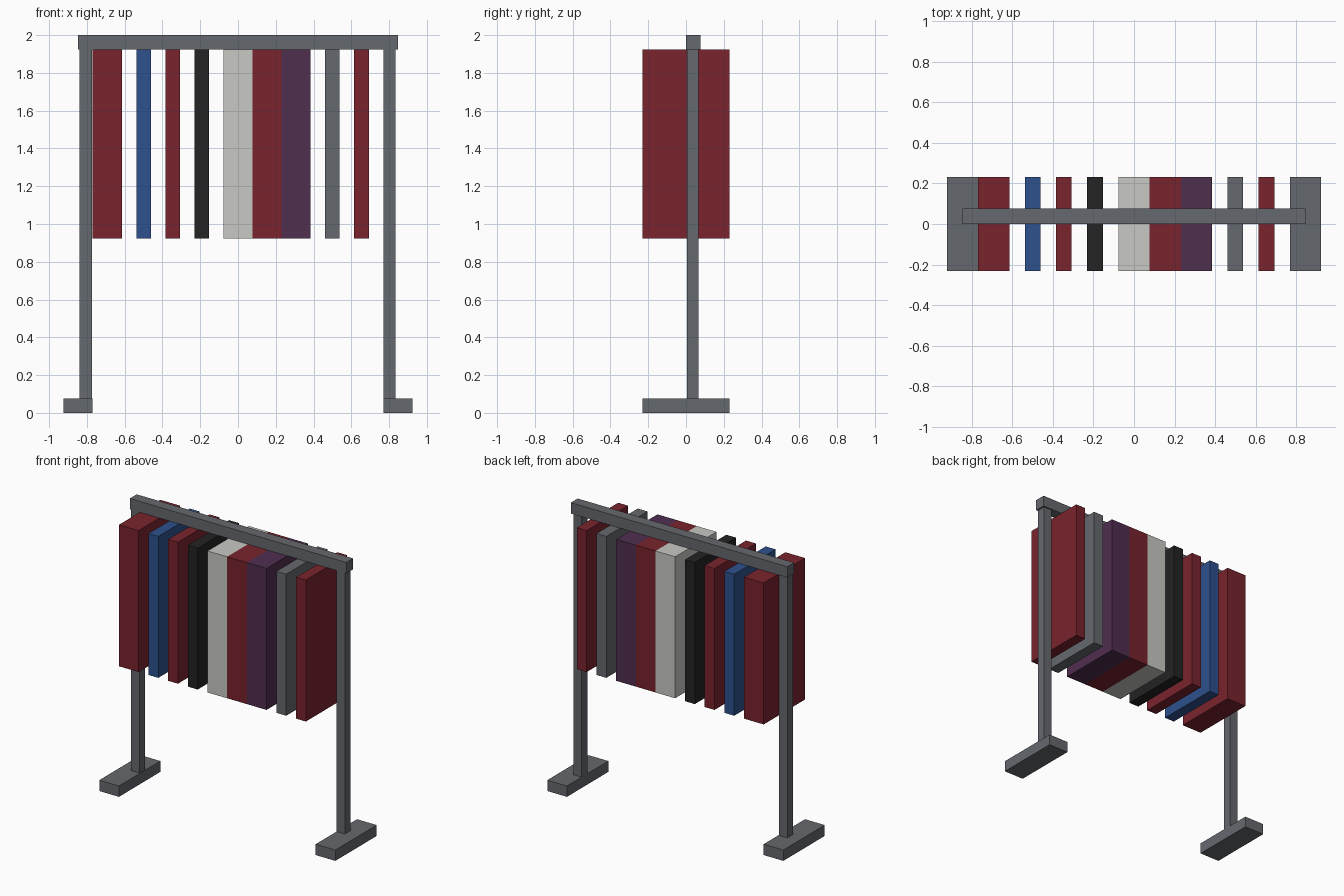
import bpy
import bmesh

if "Cube" in bpy.data.objects:
    bpy.data.objects.remove(bpy.data.objects["Cube"])

U = 1 / 13  # grid unit of the blocky design


def material(name, rgb):
    """Flat colour from 0-255 sRGB."""
    def lin(c):
        c /= 255
        return c / 12.92 if c <= 0.04045 else ((c + 0.055) / 1.055) ** 2.4
    m = bpy.data.materials.new(name)
    m.diffuse_color = (*[lin(c) for c in rgb], 1)
    m.use_nodes = True
    m.node_tree.nodes["Principled BSDF"].inputs["Base Color"].default_value = m.diffuse_color
    return m


def box(name, lo, hi, mat):
    bm = bmesh.new()
    bmesh.ops.create_cube(bm, size=1)
    for v in bm.verts:
        v.co = [lo[i] if v.co[i] < 0 else hi[i] for i in range(3)]
    me = bpy.data.meshes.new(name)
    bm.to_mesh(me)
    bm.free()
    me.materials.append(mat)
    ob = bpy.data.objects.new(name, me)
    bpy.context.collection.objects.link(ob)


grey = material("metal grey", (101, 104, 109))
red = material("dark red", (121, 35, 45))
blue = material("blue", (46, 81, 141))
black = material("black", (35, 35, 35))
white = material("off white", (200, 200, 195))
purple = material("purple", (80, 46, 79))

# Frame: top rail, two posts, two feet
box("top_rail", (-11 * U, 0.001, 25 * U), (11 * U, U, 2), grey)
for side, x, foot in (("left", -0.839, -12 * U), ("right", 0.769, 10 * U)):
    box(side + "_post", (x, 0.004, U), (x + 0.065, 0.067, 25 * U), grey)
    box(side + "_foot", (foot, -3 * U, 0), (foot + 2 * U, 3 * U, U), grey)

# Hanging garments: start and end in grid units, colour
garments = [(-10, -8, red), (-7, -6, blue), (-5, -4, red), (-3, -2, black),
            (-1, 1, white), (1, 3, red), (3, 5, purple), (6, 7, grey), (8, 9, red)]
for n, (a, b, mat) in enumerate(garments, 1):
    box(f"garment_{n}", (a * U, -3 * U, 12 * U), (b * U, 3 * U, 25 * U), mat)
